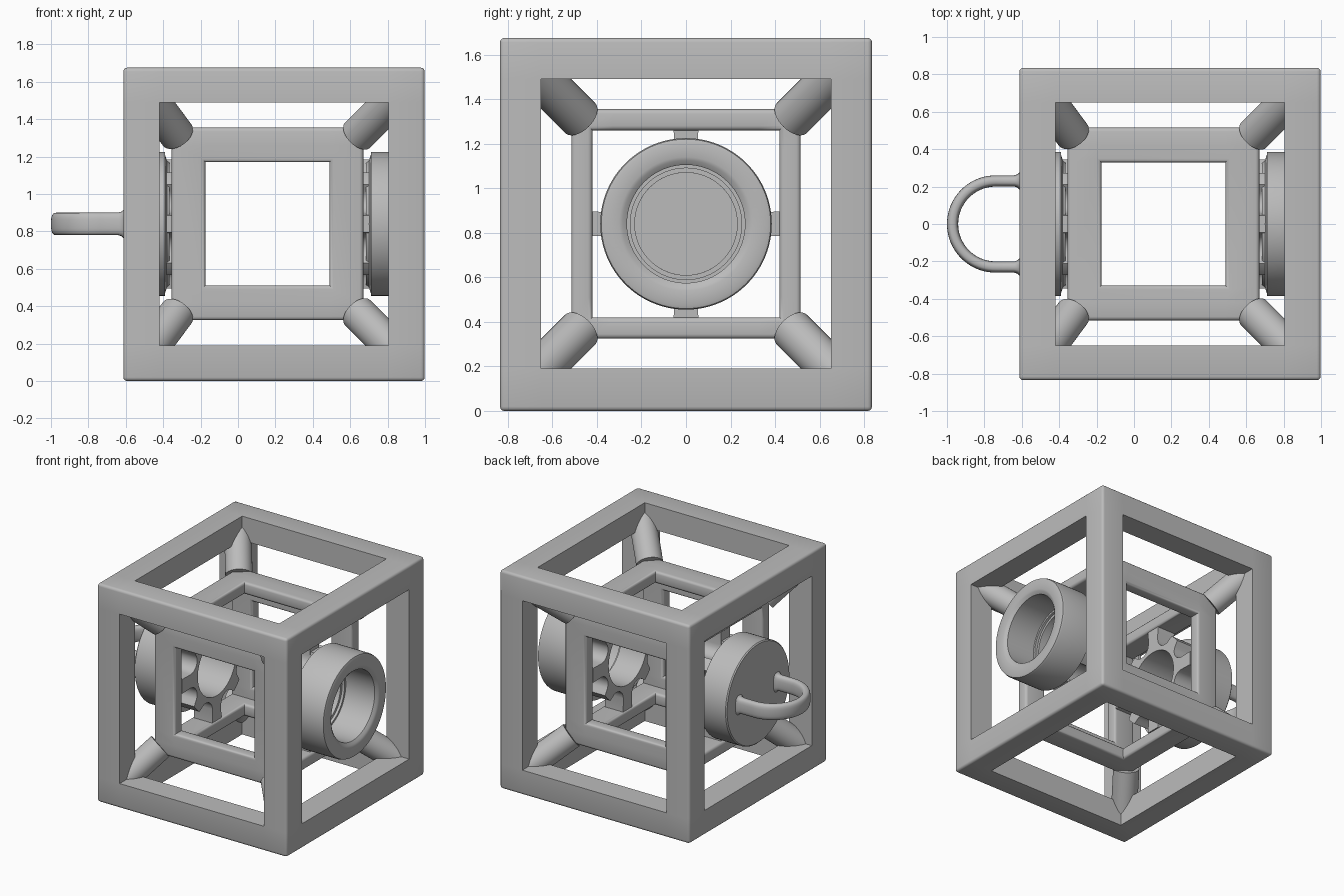
import bpy, bmesh, math
from mathutils import Vector

if "Cube" in bpy.data.objects:
    bpy.data.objects.remove(bpy.data.objects["Cube"], do_unlink=True)

GREY = (0.5, 0.5, 0.5, 1)
mat = bpy.data.materials.new("plain grey")
mat.use_nodes = True
mat.diffuse_color = GREY
mat.node_tree.nodes["Principled BSDF"].inputs["Base Color"].default_value = GREY

CZ = 0.84  # height of the common axis


def finish(bm, name):
    bmesh.ops.remove_doubles(bm, verts=bm.verts, dist=1e-5)
    bmesh.ops.recalc_face_normals(bm, faces=bm.faces)
    mesh = bpy.data.meshes.new(name)
    bm.to_mesh(mesh)
    bm.free()
    mesh.materials.append(mat)
    ob = bpy.data.objects.new(name, mesh)
    bpy.context.collection.objects.link(ob)
    bpy.ops.object.select_all(action='DESELECT')
    ob.select_set(True)
    bpy.context.view_layer.objects.active = ob
    bpy.ops.object.shade_smooth_by_angle(angle=math.radians(35))
    return ob


def lattice(name, axes, solid, bevel, outer_only):
    """Skin of the solid cells of an uneven grid, with rounded edges."""
    bm = bmesh.new()
    size = [len(a) - 1 for a in axes]

    def filled(c):
        return all(0 <= c[k] < size[k] for k in range(3)) and solid(*c)

    for i in range(size[0]):
        for j in range(size[1]):
            for k in range(size[2]):
                if not filled((i, j, k)):
                    continue
                for ax in range(3):
                    u, v = (ax + 1) % 3, (ax + 2) % 3
                    for side in (0, 1):
                        n = [i, j, k]
                        n[ax] += 2 * side - 1
                        if filled(n):
                            continue
                        quad = []
                        for du, dv in ((0, 0), (1, 0), (1, 1), (0, 1)):
                            p = [i, j, k]
                            p[ax] += side
                            p[u] += du
                            p[v] += dv
                            quad.append(bm.verts.new([axes[m][p[m]] for m in range(3)]))
                        bm.faces.new(quad if side else quad[::-1])
    bmesh.ops.remove_doubles(bm, verts=bm.verts, dist=1e-5)
    bmesh.ops.recalc_face_normals(bm, faces=bm.faces)

    def outer(vert):
        return sum(vert.co[m] < axes[m][0] + 1e-4 or vert.co[m] > axes[m][-1] - 1e-4
                   for m in range(3)) >= 2

    edges = [e for e in bm.edges if len(e.link_faces) == 2
             and e.calc_face_angle_signed() > 0.5
             and (not outer_only or all(outer(v) for v in e.verts))]
    bmesh.ops.bevel(bm, geom=edges, offset=bevel, segments=3, profile=0.5, affect='EDGES')
    return finish(bm, name)


def bridge(bm, rings, closed):
    """Join rings of points with quads; optionally join last ring to first."""
    rows = [[bm.verts.new(p) for p in ring] for ring in rings]
    n = len(rows[0])
    for a in range(len(rows) - (0 if closed else 1)):
        r0, r1 = rows[a], rows[(a + 1) % len(rows)]
        for b in range(n):
            c = (b + 1) % n
            bm.faces.new((r0[b], r0[c], r1[c], r1[b]))
    if not closed:
        bm.faces.new(rows[0])
        bm.faces.new(rows[-1])


def around(x, radius, n):
    """Ring about the x axis; radius may be a function of angle."""
    ring = []
    for i in range(n):
        a = math.tau * i / n
        r = radius(a) if callable(radius) else radius
        ring.append((x, r * math.cos(a), CZ + r * math.sin(a)))
    return ring


def lathe(name, profile, n=96):
    bm = bmesh.new()
    bridge(bm, [around(x, r, n) for x, r in profile], True)
    bmesh.ops.remove_doubles(bm, verts=bm.verts, dist=1e-5)
    bmesh.ops.dissolve_degenerate(bm, edges=bm.edges, dist=1e-5)
    return finish(bm, name)


def spoke_radius(reach):
    """Scalloped outline: eight round notches, four long arms, four short teeth."""
    def radius(a):
        d = abs((a + math.pi / 4) % (math.pi / 2) - math.pi / 4)
        off = d - math.pi / 8
        gap = 0.08 ** 2 - (0.345 * math.sin(off)) ** 2
        if gap > 0:
            return 0.345 * math.cos(off) - math.sqrt(gap)
        return reach / math.cos(d) if d < math.pi / 8 else 0.345
    return radius


def spider(name, x0, x1, reach):
    bm = bmesh.new()
    out = spoke_radius(reach)
    bridge(bm, [around(x0, 0.23, 192), around(x0, out, 192),
                around(x1, out, 192), around(x1, 0.23, 192)], True)
    finish(bm, name)


# Outer frame of twelve square bars
lattice("outer_frame",
        ([-0.613, -0.42, 0.805, 0.998], [-0.835, -0.65, 0.65, 0.835], [0, 0.19, 1.49, 1.675]),
        lambda *c: sum(i != 1 for i in c) >= 2, 0.02, True)

# Inner frame: square sleeve open along x with a window in each wall
ys = [-0.515, -0.42, -0.33, 0.33, 0.42, 0.515]


def sleeve(i, j, k):
    if j not in (0, 4) and k not in (0, 4):
        return False
    return not (i == 1 and 2 in (j, k))


lattice("inner_frame", ([-0.355, -0.175, 0.49, 0.67], ys, [CZ + y for y in ys]),
        sleeve, 0.02, False)

# Corner struts between the two frames
for sx, xi, xo in ((-1, -0.355, -0.51), (1, 0.67, 0.89)):
    for sy in (-1, 1):
        for sz in (-1, 1):
            a = Vector((xi - sx * 0.03, sy * 0.475, CZ + sz * 0.475))
            b = Vector((xo, sy * 0.725, CZ + sz * 0.725))
            bm = bmesh.new()
            bmesh.ops.create_cone(bm, cap_ends=True, segments=48, radius1=0.095,
                                  radius2=0.095, depth=(b - a).length)
            turn = (b - a).to_track_quat('Z', 'Y').to_matrix().to_4x4()
            bm.transform(turn)
            bmesh.ops.translate(bm, verts=bm.verts, vec=(a + b) / 2)
            finish(bm, "corner_strut")

# Open tube on one side, closed drum on the other
lathe("open_tube", [(0.71, 0.25), (0.71, 0.385), (0.975, 0.385), (0.99, 0.38), (0.995, 0.365),
                    (0.995, 0.3), (0.99, 0.285), (0.975, 0.265), (0.73, 0.265), (0.73, 0.25)])
lathe("closed_drum", [(-0.39, 0.23), (-0.39, 0.385), (-0.605, 0.385), (-0.613, 0.377),
                      (-0.613, 0), (-0.585, 0), (-0.585, 0.23)])

# Scalloped mounts holding tube and drum inside the sleeve
for side, face, rim, back in (("tube", 0.495, 0.65, 0.71), ("drum", -0.18, -0.335, -0.39)):
    spider(side + "_mount", face, rim, 0.42)
    spider(side + "_mount_neck", rim, back, 0.345)
    s = 0.025 if back > 0 else -0.025
    lathe(side + "_collar", [(back - s, 0.24), (back - s, 0.33), (back - s * 0.4, 0.34),
                             (back, 0.37), (back, 0.24)])

# Loop handle with a flattened section and flared feet
path = [(-0.60, 0.23, 0, 1.5), (-0.613, 0.23, 0, 1.5), (-0.622, 0.23, 0, 1.2),
        (-0.64, 0.23, 0, 1)]
arc = [(-0.74 - 0.23 * math.sin(t), 0.23 * math.cos(t), t, 1)
       for t in (math.pi * i / 40 for i in range(41))]
path = path + arc + [(x, -y, math.pi, s) for x, y, t, s in reversed(path)]
rings = []
for x, y, t, s in path:
    ring = []
    for i in range(24):
        a = math.tau * i / 24
        c, d = math.cos(a), math.sin(a)
        w = math.copysign(abs(c) ** 0.7, c) * 0.03 * s
        h = math.copysign(abs(d) ** 0.7, d) * (0.06 + 0.03 * (s - 1))
        ring.append((x - w * math.sin(t), y + w * math.cos(t), CZ + h))
    rings.append(ring)
bm = bmesh.new()
bridge(bm, rings, False)
finish(bm, "loop_handle")
